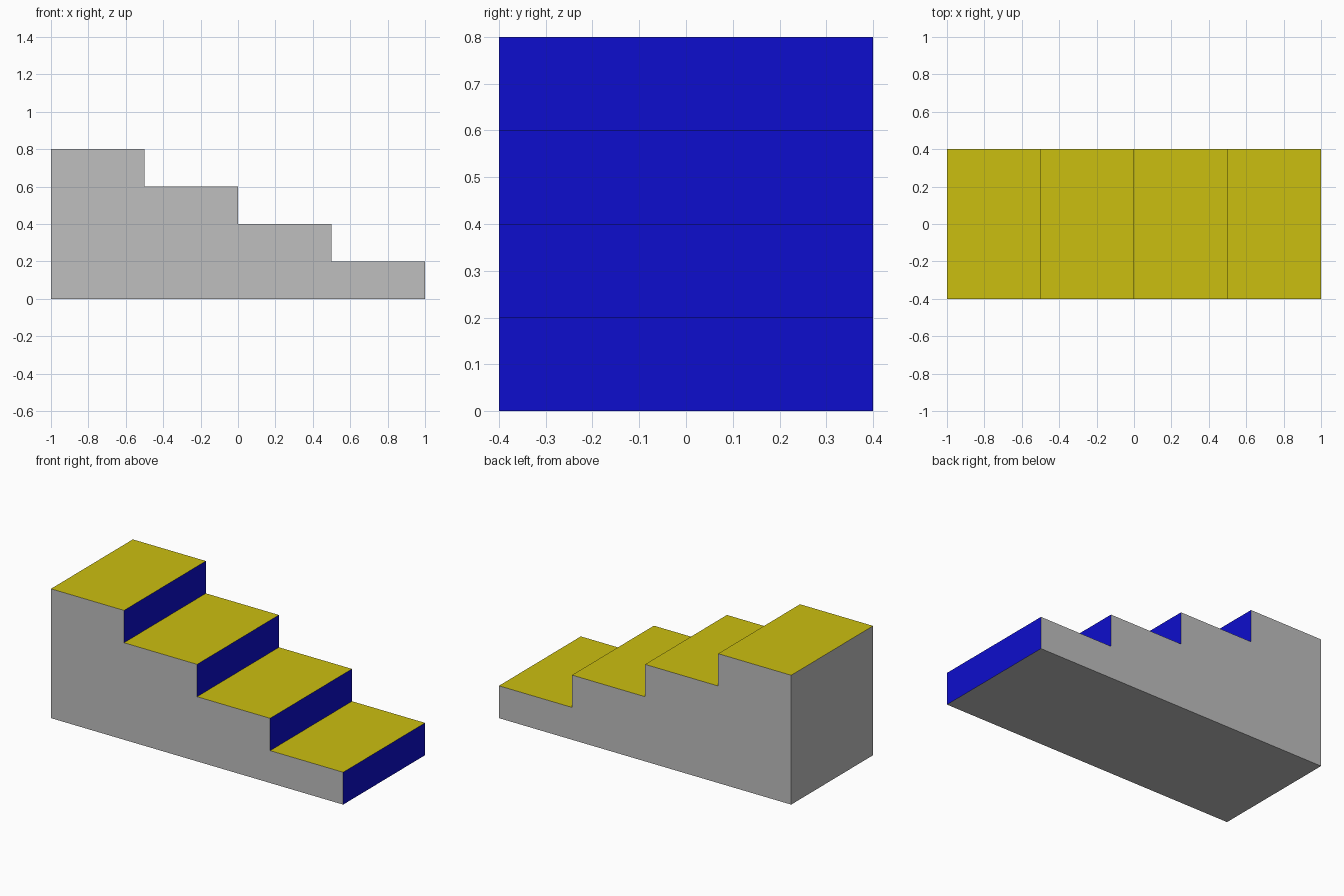
import bpy
import bmesh

if "Cube" in bpy.data.objects:
    bpy.data.objects.remove(bpy.data.objects["Cube"])

STEPS, RUN, RISE, HALF_WIDTH = 4, 0.5, 0.2, 0.4


def material(name, color):
    mat = bpy.data.materials.new(name)
    mat.diffuse_color = (*color, 1.0)
    mat.use_nodes = True
    mat.node_tree.nodes["Principled BSDF"].inputs["Base Color"].default_value = mat.diffuse_color
    return mat


# Stepped side profile, from the low front foot up to the tall end
profile = [(-1.0, 0.0), (1.0, 0.0)]
for i in range(STEPS):
    x, z = 1.0 - i * RUN, (i + 1) * RISE
    profile += [(x, z), (x - RUN, z)]

# Solid staircase: extrude the profile across its width
bm = bmesh.new()
side = bm.faces.new([bm.verts.new((x, -HALF_WIDTH, z)) for x, z in profile])
result = bmesh.ops.extrude_face_region(bm, geom=[side], use_keep_orig=True)
moved = [v for v in result["geom"] if isinstance(v, bmesh.types.BMVert)]
bmesh.ops.translate(bm, verts=moved, vec=(0, 2 * HALF_WIDTH, 0))
bmesh.ops.recalc_face_normals(bm, faces=bm.faces)
bm.normal_update()

# Treads are yellow, risers blue, everything else grey
for face in bm.faces:
    if face.normal.z > 0.5:
        face.material_index = 1
    elif face.normal.x > 0.5:
        face.material_index = 2

mesh = bpy.data.meshes.new("staircase")
bm.to_mesh(mesh)
bm.free()
mesh.materials.append(material("grey body", (0.52, 0.52, 0.52)))
mesh.materials.append(material("yellow tread", (0.60, 0.52, 0.005)))
mesh.materials.append(material("blue riser", (0.004, 0.004, 0.61)))
staircase = bpy.data.objects.new("staircase", mesh)
bpy.context.collection.objects.link(staircase)
